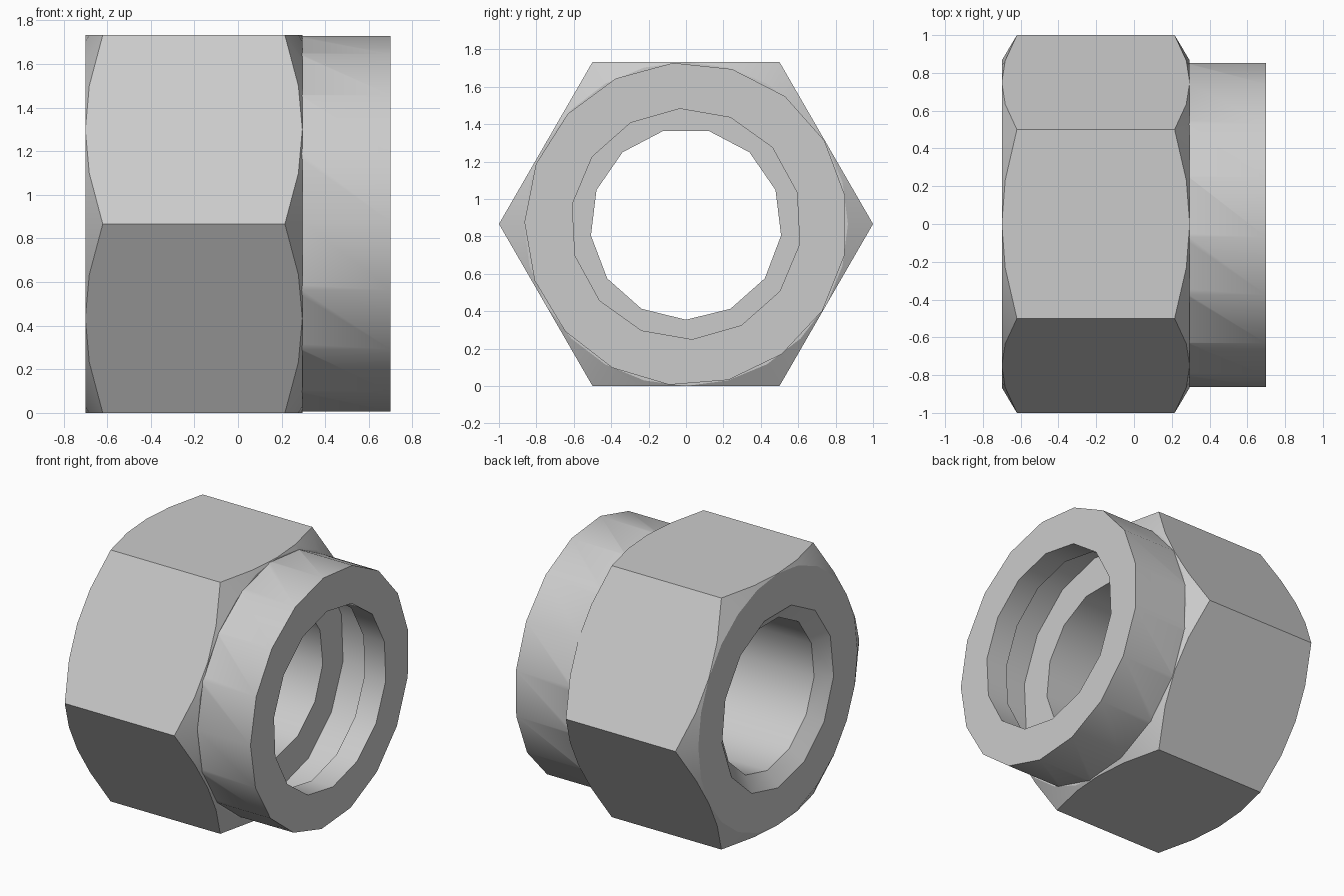
import bpy, bmesh
from math import sin, cos, radians, pi

cube = bpy.data.objects.get("Cube")
if cube:
    bpy.data.objects.remove(cube, do_unlink=True)

FLAT = cos(radians(30))      # flat-to-centre distance of the hexagon
AXIS_Z = FLAT                # height of the bore axis

steel = bpy.data.materials.new("plain grey steel")
steel.use_nodes = True
grey = (0.6, 0.6, 0.6, 1)
steel.diffuse_color = grey
steel.node_tree.nodes["Principled BSDF"].inputs["Base Color"].default_value = grey


def point(x, r, deg):
    a = radians(deg)
    return (x, r * cos(a), AXIS_Z + r * sin(a))


def finish(bm, name):
    bmesh.ops.remove_doubles(bm, verts=bm.verts, dist=1e-4)
    bmesh.ops.recalc_face_normals(bm, faces=bm.faces)
    mesh = bpy.data.meshes.new(name)
    bm.to_mesh(mesh)
    bm.free()
    mesh.materials.append(steel)
    obj = bpy.data.objects.new(name, mesh)
    bpy.context.collection.objects.link(obj)
    return obj


def bridge(bm, a, b):
    n = len(a)
    for i in range(n):
        j = (i + 1) % n
        bm.faces.new((a[i], a[j], b[j], b[i]))


def lathe(name, profile, sides, phase):
    """Closed solid turned around the x axis from (x, radius) points."""
    bm = bmesh.new()
    rings = [[bm.verts.new(point(x, r, phase + 360 * i / sides))
              for i in range(sides)] for x, r in profile]
    for a, b in zip(rings, rings[1:]):
        bridge(bm, a, b)
    bm.faces.new(rings[0])
    bm.faces.new(rings[-1])
    return finish(bm, name)


def hex_body(name, x0, x1, chamfer):
    """Hexagonal prism whose corners are turned off by a cone at both ends."""
    bm = bmesh.new()
    angles = [15 * i for i in range(24)]
    edges = []
    for x, inward in ((x0, 1), (x1, -1)):
        end, edge = [], []
        for a in angles:
            r = FLAT / cos(radians(a % 60 - 30))
            depth = chamfer * (r - FLAT) / (1 - FLAT)
            end.append(bm.verts.new(point(x, FLAT, a)))
            edge.append(bm.verts.new(point(x + inward * depth, r, a)))
        bm.faces.new(end)
        bridge(bm, end, edge)
        edges.append(edge)
    for k in range(6):
        ids = [(4 * k + i) % 24 for i in range(5)]
        bm.faces.new([edges[0][i] for i in ids] + [edges[1][i] for i in reversed(ids)])
    return finish(bm, name)


def combine(obj, other, operation):
    mod = obj.modifiers.new(operation.lower(), 'BOOLEAN')
    mod.operation = operation
    mod.solver = 'EXACT'
    mod.object = other
    bpy.context.view_layer.objects.active = obj
    bpy.ops.object.modifier_apply(modifier=mod.name)
    bpy.data.objects.remove(other, do_unlink=True)


# Hexagonal body with round collar
nut = hex_body("hex_nut", -0.7, 0.295, 0.08)
collar = lathe("collar", [(0.1, 0.864), (0.7, 0.864)], 17, 94.6)
combine(nut, collar, 'UNION')

# Counterbore with a wider relief groove behind its lip
counterbore = lathe("counterbore", [(0.29, 0.74), (0.54, 0.74), (0.54, 0.617), (0.8, 0.617)],
                    14, 93)
combine(nut, counterbore, 'DIFFERENCE')

# Through bore with a countersunk mouth
bore = lathe("bore", [(-0.78, 0.71), (-0.62, 0.512), (0.4, 0.512)], 13, -90)
combine(nut, bore, 'DIFFERENCE')

# Smooth turned surfaces, crisp edges
bpy.ops.object.select_all(action='DESELECT')
nut.select_set(True)
bpy.context.view_layer.objects.active = nut
bpy.ops.object.shade_smooth_by_angle(angle=radians(29))
